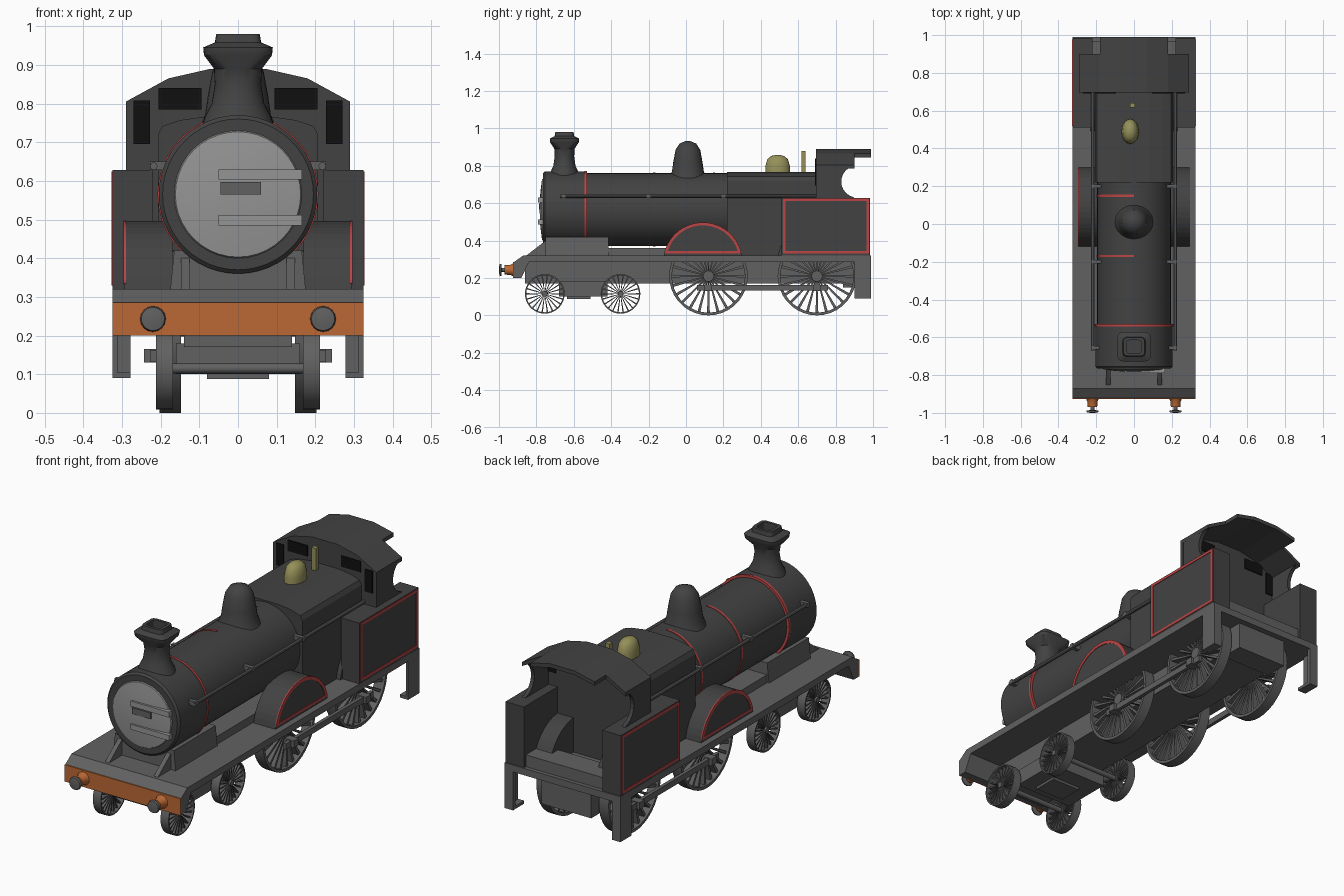
import bpy, bmesh
from math import cos, sin, pi, tau, copysign

if "Cube" in bpy.data.objects:
    bpy.data.objects.remove(bpy.data.objects["Cube"])


def mat(name, c):
    m = bpy.data.materials.new(name)
    m.diffuse_color = (*c, 1)
    m.use_nodes = True
    m.node_tree.nodes["Principled BSDF"].inputs["Base Color"].default_value = m.diffuse_color
    return m


DARK = mat("charcoal", (0.055, 0.055, 0.055))
STEEL = mat("steel", (0.12, 0.12, 0.12))
LIGHT = mat("light_grey", (0.3, 0.3, 0.3))
BLACK = mat("glass_black", (0.005, 0.005, 0.005))
RED = mat("lining_red", (0.5, 0.06, 0.06))
ORANGE = mat("buffer_orange", (0.5, 0.14, 0.035))
BRASS = mat("brass", (0.3, 0.28, 0.1))


def finish(bm, name, m, smooth=False):
    bmesh.ops.remove_doubles(bm, verts=bm.verts, dist=1e-5)
    bmesh.ops.recalc_face_normals(bm, faces=bm.faces)
    me = bpy.data.meshes.new(name)
    bm.to_mesh(me)
    bm.free()
    ob = bpy.data.objects.new(name, me)
    bpy.context.collection.objects.link(ob)
    me.materials.append(m)
    if smooth:
        bpy.ops.object.select_all(action='DESELECT')
        ob.select_set(True)
        bpy.context.view_layer.objects.active = ob
        bpy.ops.object.shade_smooth_by_angle(angle=0.6)
    return ob


def add_prism(bm, prof, axis, a, b):
    """Extrude a profile: axis x takes (y, z) points, axis y takes (x, z)."""
    put = (lambda p, h: (h, p[0], p[1])) if axis == 'x' else (lambda p, h: (p[0], h, p[1]))
    r0, r1 = [[bm.verts.new(put(p, h)) for p in prof] for h in (a, b)]
    bm.faces.new(r0)
    bm.faces.new(r1)
    for i in range(len(prof)):
        j = (i + 1) % len(prof)
        bm.faces.new((r0[i], r0[j], r1[j], r1[i]))


def prism(name, prof, axis, a, b, m=DARK):
    bm = bmesh.new()
    add_prism(bm, prof, axis, a, b)
    return finish(bm, name, m)


def box(name, x, y, z, m=DARK):
    return prism(name, [(y[0], z[0]), (y[1], z[0]), (y[1], z[1]), (y[0], z[1])], 'x', *x, m)


def add_lathe(bm, prof, c, axis, n, loop, arc, scale):
    """Turn (radius, height[, squareness]) points round an axis."""
    full = arc is None
    a0, a1 = (0, tau) if full else arc
    rings = []
    for p in prof:
        r, h, e = p if len(p) == 3 else (*p, 1)
        ring = []
        for i in range(n + (not full)):
            t = a0 + (a1 - a0) * i / n
            u, v = [r * s * copysign(abs(f) ** e, f) for f, s in ((cos(t), scale[0]), (sin(t), scale[1]))]
            q = {'x': (h, u, v), 'y': (u, h, v), 'z': (u, v, h)}[axis]
            ring.append(bm.verts.new([q[k] + c[k] for k in range(3)]))
        rings.append(ring)
    k = len(rings)
    for a in range(k if loop else k - 1):
        for i in range(n):
            j = (i + 1) % len(rings[a])
            b = (a + 1) % k
            bm.faces.new((rings[a][i], rings[a][j], rings[b][j], rings[b][i]))
    if not loop:
        bm.faces.new(rings[0])
        bm.faces.new(rings[-1])
    elif not full:
        bm.faces.new([r[0] for r in rings])
        bm.faces.new([r[-1] for r in rings])


def lathe(name, prof, c, axis, m=DARK, n=40, loop=False, arc=None, scale=(1, 1)):
    bm = bmesh.new()
    add_lathe(bm, prof, c, axis, n, loop, arc, scale)
    return finish(bm, name, m, True)


def rect(r0, r1, h0, h1):
    return [(r0, h0), (r1, h0), (r1, h1), (r0, h1)]


def wheel(name, x, y, z, R, w, spokes):
    bm = bmesh.new()
    add_lathe(bm, rect(R * .93, R, -w / 2, w / 2), (x, y, z), 'x', 36, True, None, (1, 1))
    add_lathe(bm, [(R * .14, -w / 2), (R * .14, w / 2)], (x, y, z), 'x', 16, False, None, (1, 1))
    for i in range(spokes):
        a = tau * i / spokes
        d, t = (cos(a), sin(a)), (-sin(a), cos(a))
        pts = [(r * R, k * R) for r, k in ((.12, -.014), (.94, -.035), (.94, .035), (.12, .014))]
        add_prism(bm, [(y + r * d[0] + k * t[0], z + r * d[1] + k * t[1]) for r, k in pts],
                  'x', x - w * .3, x + w * .3)
    finish(bm, name, STEEL, True)


# Footplate, frames and bogie
prism("footplate", [(-.92, .2), (-.92, .285), (-.87, .32), (.99, .32), (.99, .285),
                    (-.84, .285), (-.88, .2)], 'x', -.325, .325, STEEL)
box("buffer_beam", (-.325, .325), (-.926, -.919), (.2, .285), ORANGE)
box("main_frame", (-.14, .14), (-.86, .92), (.17, .29), STEEL)
box("upper_frame", (-.165, .165), (-.72, .4), (.31, .36), STEEL)
box("bogie_block", (-.16, .16), (-.68, -.42), (.1, .18), STEEL)
box("bogie_plate", (-.08, .08), (-.635, -.51), (.087, .105), STEEL)
prism("smokebox_saddle", [(-.175, .32), (.175, .32), (.165, .42), (-.165, .42)], 'y', -.75, -.415, STEEL)

# Boiler, smokebox and firebox
BC = (0, 0, .565)
lathe("smokebox", [(.195, -.765), (.205, -.755), (.205, -.54)], BC, 'y', n=48)
lathe("boiler", [(.195, -.545), (.195, .25)], BC, 'y', n=48)
lathe("smokebox_door", [(.168, -.76), (.162, -.77), (.09, -.779), (.02, -.782)], BC, 'y', LIGHT)
for i, z in enumerate((.485, .603)):
    box(f"door_hinge_{i}", (-.05, .165), (-.79, -.765), (z, z + .027), LIGHT)
box("door_plate", (-.045, .06), (-.787, -.77), (.565, .597), STEEL)
lathe("boiler_band_front", rect(.19, .208, -.542, -.53), BC, 'y', RED, loop=True)
for i, y in enumerate((-.17, .15)):
    lathe(f"boiler_band_{i}", rect(.19, .198, y - .006, y + .006), BC, 'y', RED, 24, True, (pi / 2, 1.5 * pi))
half = [(.207, .31), (.207, .72), (.195, .742), (.15, .757), (.08, .767)]
prism("firebox", half + [(-x, z) for x, z in reversed(half)], 'y', .22, .71)

# Chimney with squared cap, dome, valve cover and whistle
lathe("chimney", [(.1, .72), (.085, .768), (.068, .8), (.06, .85), (.062, .89, .8), (.088, .925, .4),
                  (.09, .945, .35), (.06, .958, .35), (.056, .98, .35), (.04, .98, .35), (.04, .93, .35)],
      (0, -.65, 0), 'z', n=32, scale=(1, .87))
lathe("steam_dome", [(.1, .735), (.085, .77), (.078, .82), (.066, .885), (.045, .918), (.015, .931)],
      (0, .01, 0), 'z', n=28)
lathe("valve_cover", [(.066, .76), (.065, .80), (.055, .835), (.035, .852), (.01, .858)],
      (-.02, .49, 0), 'z', BRASS, 20, scale=(.7, 1))
box("whistle", (-.02, .004), (.618, .64), (.76, .88), BRASS)

# Cab: front wall, roof, rear floor
roof = [(-.29, .805), (-.18, .865), (-.07, .89), (.07, .89), (.18, .865), (.29, .805)]
def roof_slab(top):
    return top + [(x, z - .02) for x, z in reversed(top)]
prism("cab_front", [(-.29, .31)] + roof + [(.29, .31)], 'y', .695, .715)
prism("cab_roof", roof_slab(roof), 'y', .695, .9)
prism("roof_extension", roof_slab([(-.18, .865), (-.07, .89), (.07, .89), (.18, .865)]), 'y', .9, .99)
box("cab_floor_block", (-.22, .22), (.84, .97), (.31, .38), STEEL)
box("drag_box", (-.14, .14), (.84, .96), (.15, .3), STEEL)

# Curved cut in the cab side sheets
curve = [(.915 + .085 * cos(a), .715 + .085 * sin(a)) for a in [pi * (.58 + .84 * i / 10) for i in range(11)]]
side_sheet = [(.7, .62), (.7, .805), (.9, .805)] + curve + [(.91, .62)]

for s, tag in ((-1, "left"), (1, "right")):
    # Side tanks and their lining
    box(f"side_tank_{tag}", (s * .22, s * .324), (.51, .985), (.31, .628))
    for i, (y, z) in enumerate((((.518, .978), (.33, .343)), ((.518, .978), (.611, .624)),
                                ((.518, .531), (.33, .624)), ((.965, .978), (.33, .624)))):
        box(f"tank_lining_{tag}_{i}", (s * .32, s * .327), y, z, RED)
    prism(f"cab_side_{tag}", side_sheet, 'x', s * .27, s * .289)
    for i, (x0, x1, z0, z1) in enumerate(((.228, .27, .695, .808), (.095, .205, .785, .84))):
        box(f"cab_window_{tag}_{i}", (s * x0, s * x1), (.69, .72), (z0, z1), BLACK)

    # Splashers over the front drivers, smaller ones inside the cab
    arc = [(.09 + .211 * cos(.17 + (pi - .34) * i / 20), .285 + .211 * sin(.17 + (pi - .34) * i / 20))
           for i in range(21)]
    prism(f"splasher_{tag}", arc, 'x', s * .17, s * .293)
    prism(f"cab_splasher_{tag}", [(y + .61, z) for y, z in arc], 'x', s * .13, s * .23)
    lathe(f"splasher_lining_{tag}", rect(.196, .212, -.003, .003), (s * .293, .09, .285), 'x',
          RED, 24, True, (.24, pi - .24))
    box(f"splasher_lining_base_{tag}", (s * .29, s * .296), (-.115, .295), (.332, .344), RED)

    # Handrails
    lathe(f"handrail_{tag}", [(.01, -.67), (.01, .7)], (s * .218, 0, .638), 'y', STEEL, 10)
    for i, y in enumerate((-.655, -.2, .2)):
        box(f"handrail_post_{tag}_{i}", (s * .17, s * .228), (y - .01, y + .01), (.628, .65), STEEL)

    # Smokebox braces and buffers
    prism(f"front_brace_{tag}", [(-.86, .315), (-.75, .315), (-.75, .4)], 'x', s * .125, s * .148, STEEL)
    lathe(f"buffer_body_{tag}", [(.034, -.925), (.027, -.94), (.025, -.97)], (s * .22, 0, .243), 'y', ORANGE, 16)
    lathe(f"buffer_head_{tag}", [(.01, -.96), (.01, -.985), (.033, -.988), (.03, -.997), (.01, -1)],
          (s * .22, 0, .243), 'y', STEEL, 20)

    # Rear steps
    box(f"rear_step_{tag}", (s * .312, s * .325), (.9, .99), (.09, .3), STEEL)
    box(f"rear_step_back_{tag}", (s * .278, s * .325), (.972, .99), (.09, .3), STEEL)
    box(f"rear_step_tread_{tag}", (s * .278, s * .325), (.9, .99), (.09, .105), STEEL)

    # Wheels and coupling rods
    for i, y in enumerate((-.755, -.35)):
        wheel(f"bogie_wheel_{tag}_{i}", s * .19, y, .115, .106, .045, 22)
    for i, y in enumerate((.12, .7)):
        wheel(f"driving_wheel_{tag}_{i}", s * .175, y, .21, .21, .055, 24)
        box(f"crank_pin_{tag}_{i}", (s * .18, s * .243), (y - .02, y + .02), (.13, .165), STEEL)
    box(f"coupling_rod_{tag}", (s * .21, s * .228), (.06, .76), (.132, .162), STEEL)

# Axles
for i, (y, z) in enumerate(((-.755, .115), (-.35, .115), (.12, .21), (.7, .21))):
    lathe(f"axle_{i}", [(.013, -.19), (.013, .19)], (0, y, z), 'x', STEEL, 12)
